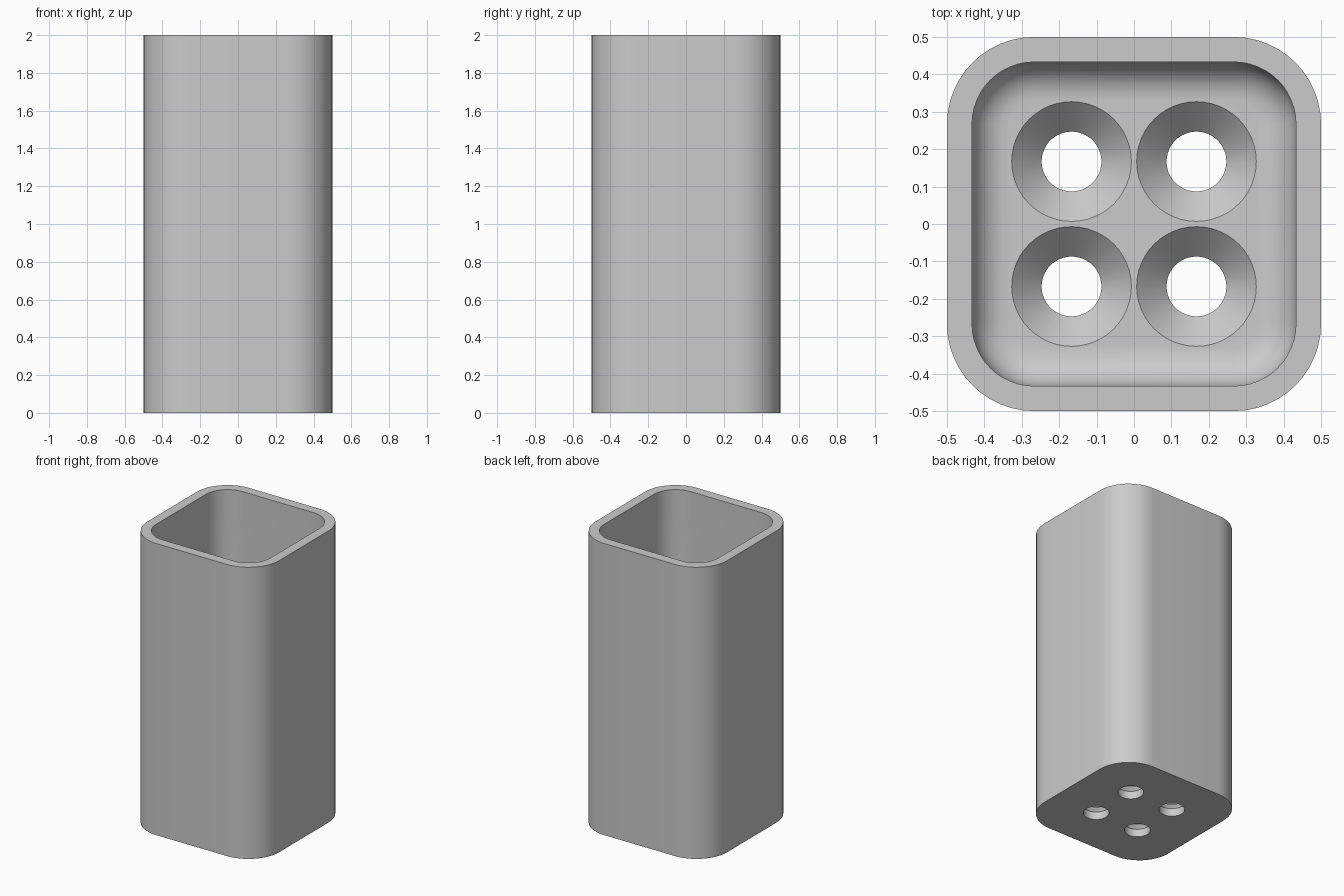
import bpy
import bmesh
from math import sin, cos, pi, radians

old = bpy.data.objects.get("Cube")
if old:
    bpy.data.objects.remove(old, do_unlink=True)

HEIGHT, HALF, CORNER = 2.0, 0.5, 0.233
WALL, FLOOR, FILLET = 0.067, 0.133, 0.1
HOLE, SINK, SPACING = 0.08, 0.16, 0.167

grey = bpy.data.materials.new("light_grey")
grey.use_nodes = True
colour = (0.6, 0.6, 0.6, 1)
grey.diffuse_color = colour
grey.node_tree.nodes["Principled BSDF"].inputs["Base Color"].default_value = colour


def rounded_square(inset, z, steps=12):
    """Points of a rounded square, inset from the outer wall."""
    r, c = CORNER - inset, HALF - CORNER
    points = []
    for quarter, (sx, sy) in enumerate([(1, 1), (-1, 1), (-1, -1), (1, -1)]):
        for i in range(steps + 1):
            a = (quarter + i / steps) * pi / 2
            points.append((sx * c + r * cos(a), sy * c + r * sin(a), z))
    return points


def circle(x, y, r, z, steps=48):
    return [(x + r * cos(2 * pi * i / steps), y + r * sin(2 * pi * i / steps), z)
            for i in range(steps)]


def loft(name, sections):
    """Closed solid skinned through a list of matching sections."""
    bm = bmesh.new()
    rings = [[bm.verts.new(p) for p in s] for s in sections]
    n = len(rings[0])
    for low, high in zip(rings, rings[1:]):
        for i in range(n):
            j = (i + 1) % n
            bm.faces.new((low[i], low[j], high[j], high[i]))
    bm.faces.new(rings[0][::-1])
    bm.faces.new(rings[-1])
    bmesh.ops.recalc_face_normals(bm, faces=bm.faces)
    mesh = bpy.data.meshes.new(name)
    bm.to_mesh(mesh)
    bm.free()
    obj = bpy.data.objects.new(name, mesh)
    bpy.context.collection.objects.link(obj)
    mesh.materials.append(grey)
    return obj


# Cup body: outer wall, rim, inner wall, and a rounded edge down to the floor
sections = [rounded_square(0, 0), rounded_square(0, HEIGHT), rounded_square(WALL, HEIGHT)]
for i in range(9):
    a = i / 8 * pi / 2
    sections.append(rounded_square(WALL + FILLET * (1 - cos(a)),
                                   FLOOR + FILLET * (1 - sin(a))))
body = loft("square_cup", sections)

# Four countersunk drain holes
bpy.context.view_layer.objects.active = body
body.select_set(True)
neck = FLOOR - (SINK - HOLE)
for x in (-SPACING, SPACING):
    for y in (-SPACING, SPACING):
        cutter = loft("hole_cutter", [circle(x, y, HOLE, -0.1), circle(x, y, HOLE, neck),
                                      circle(x, y, SINK, FLOOR), circle(x, y, SINK, FLOOR + 0.1)])
        cutter.hide_render = True
        cut = body.modifiers.new("drain_hole", "BOOLEAN")
        cut.operation = "DIFFERENCE"
        cut.solver = "EXACT"
        cut.object = cutter
        bpy.ops.object.modifier_apply(modifier=cut.name)
        bpy.data.objects.remove(cutter, do_unlink=True)

bpy.ops.object.shade_smooth_by_angle(angle=radians(30))
